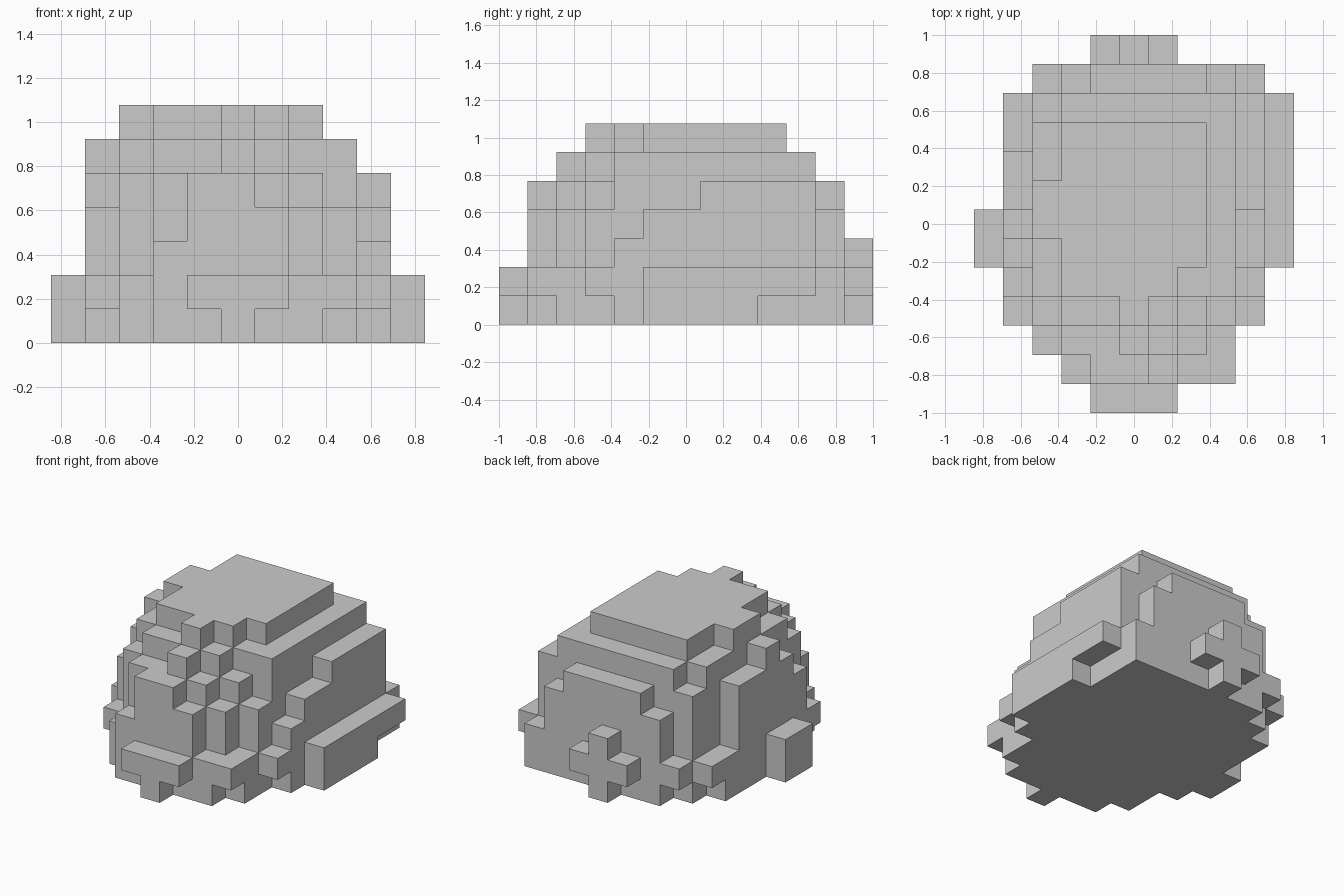
import bpy, bmesh
from mathutils import Vector

if "Cube" in bpy.data.objects:
    bpy.data.objects.remove(bpy.data.objects["Cube"])

U = 2 / 13          # cell size
CENTRE = (5.5, 6.5)  # grid centre in cells
cells = set()


def fill(rects, z0, z1):
    """Fill cell rectangles (x0, x1, y0, y1) between two heights."""
    for x0, x1, y0, y1 in rects:
        cells.update((x, y, z) for x in range(x0, x1)
                     for y in range(y0, y1) for z in range(z0, z1))


# Crown of the rock
fill([(5, 6, 3, 8), (3, 7, 4, 10), (3, 8, 5, 10), (2, 8, 6, 8)], 0, 7)
# Upper shoulder
fill([(5, 6, 2, 4), (3, 7, 3, 11), (2, 9, 4, 10), (3, 9, 5, 11),
      (1, 2, 6, 7)], 0, 6)
# Main body
fill([(4, 6, 1, 2), (3, 7, 2, 11), (2, 8, 3, 11), (1, 9, 5, 9),
      (2, 9, 4, 11), (2, 10, 7, 11), (4, 8, 11, 12)], 0, 5)
fill([(4, 7, 1, 2), (3, 8, 2, 4), (2, 9, 3, 4), (1, 9, 4, 9),
      (2, 10, 5, 11), (3, 9, 11, 12)], 0, 4)
# Lower body and rear knob
fill([(3, 7, 1, 2), (1, 10, 4, 9), (5, 6, 12, 13)], 0, 3)
# Base skirt
fill([(5, 6, 0, 1), (3, 8, 1, 2), (2, 9, 2, 4), (1, 10, 4, 10),
      (0, 11, 5, 7), (10, 11, 7, 9), (3, 10, 11, 12)], 0, 2)
# Overhanging ledges around the base
fill([(4, 7, 0, 1), (8, 9, 1, 2), (1, 10, 3, 4), (10, 11, 9, 11),
      (1, 2, 10, 11), (2, 3, 11, 12), (4, 7, 12, 13)], 1, 2)

# Skin the exposed cell sides
bm = bmesh.new()
verts = {}


def vert(p):
    key = tuple(round(c) for c in p)
    if key not in verts:
        x, y, z = key
        verts[key] = bm.verts.new(((x - CENTRE[0]) * U, (y - CENTRE[1]) * U, z * U))
    return verts[key]


AXES = [Vector((1, 0, 0)), Vector((0, 1, 0)), Vector((0, 0, 1))]
for cell in cells:
    for i in range(3):
        n, a, b = AXES[i], AXES[(i + 1) % 3], AXES[(i + 2) % 3]
        for side in (0, 1):
            step = n if side else -n
            if tuple(int(c) for c in Vector(cell) + step) in cells:
                continue
            o = Vector(cell) + n * side
            quad = [o, o + a, o + a + b, o + b]
            bm.faces.new([vert(p) for p in (quad if side else quad[::-1])])

# Merge coplanar cell sides into large flat faces
bmesh.ops.dissolve_limit(bm, angle_limit=0.01, verts=bm.verts[:], edges=bm.edges[:])
mesh = bpy.data.meshes.new("boulder")
bm.to_mesh(mesh)
bm.free()
boulder = bpy.data.objects.new("boulder", mesh)
bpy.context.collection.objects.link(boulder)
